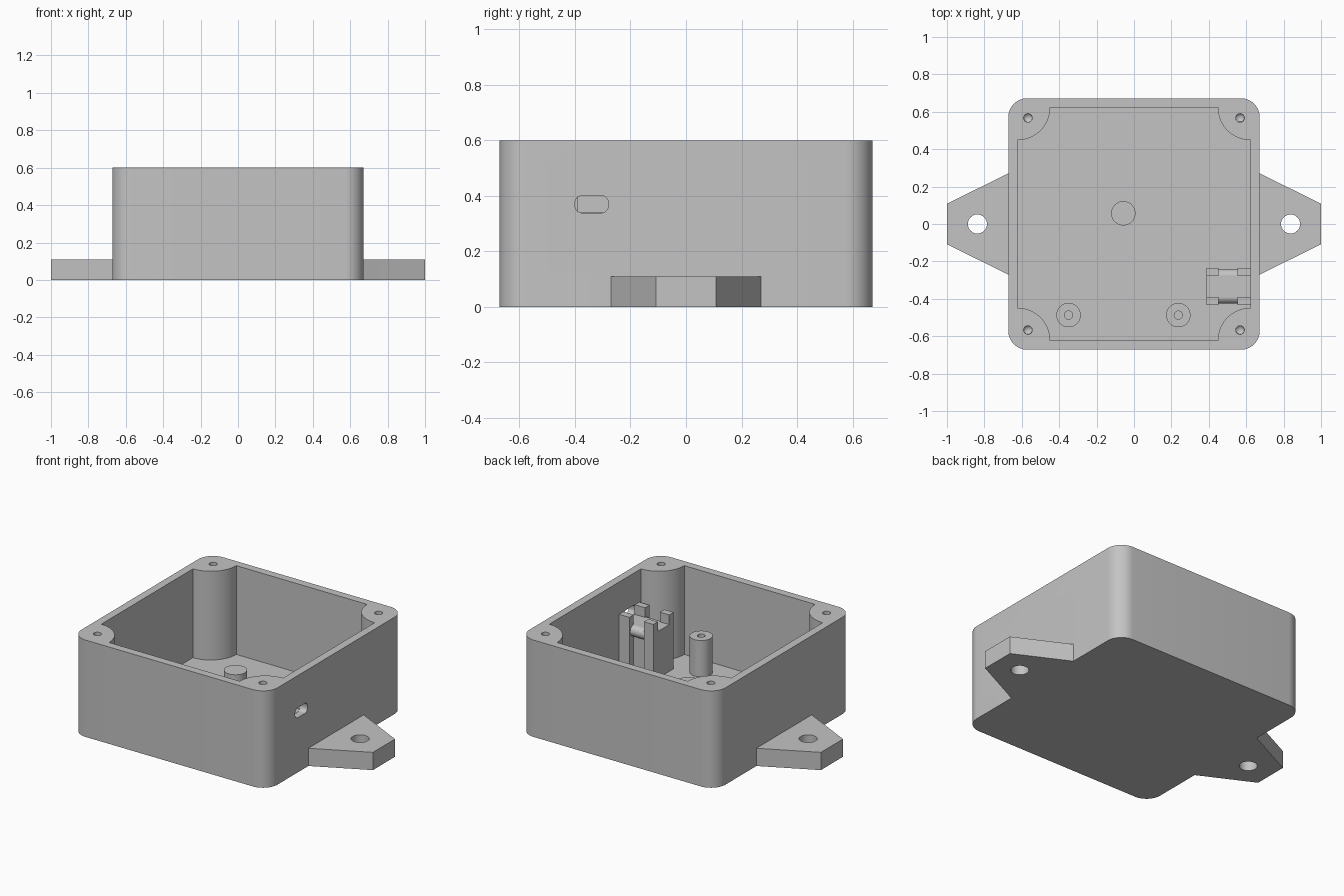
import bpy, bmesh, math
from mathutils import Matrix, Vector

if "Cube" in bpy.data.objects:
    bpy.data.objects.remove(bpy.data.objects["Cube"], do_unlink=True)

grey = bpy.data.materials.new("plain grey")
grey.use_nodes = True
grey.diffuse_color = (0.55, 0.55, 0.55, 1)
grey.node_tree.nodes["Principled BSDF"].inputs["Base Color"].default_value = grey.diffuse_color

HALF, INNER, HEIGHT, FLOOR = 0.672, 0.623, 0.6, 0.05


def arc(cx, cy, r, a0, a1, n=12):
    """Points on an arc, angles in degrees."""
    return [(cx + r * math.cos(math.radians(a0 + (a1 - a0) * i / n)),
             cy + r * math.sin(math.radians(a0 + (a1 - a0) * i / n))) for i in range(n + 1)]


def circle(cx, cy, r, n=48):
    return arc(cx, cy, r, 0, 360, n)[:-1]


def rect(x0, x1, y0, y1):
    return [(x0, y0), (x1, y0), (x1, y1), (x0, y1)]


def rounded(cx, cy, hx, hy, r):
    pts = []
    for sx, sy, a in ((1, 1, 0), (-1, 1, 90), (-1, -1, 180), (1, -1, 270)):
        pts += arc(cx + sx * (hx - r), cy + sy * (hy - r), r, a, a + 90)
    return pts


def prism(name, pts, lo, hi, along_x=False):
    """Extrude an outline along z, or a (y, z) outline along x."""
    bm = bmesh.new()
    place = (lambda p: Vector((lo, p[0], p[1]))) if along_x else (lambda p: Vector((p[0], p[1], lo)))
    face = bm.faces.new([bm.verts.new(place(p)) for p in pts])
    step = Vector((hi - lo, 0, 0)) if along_x else Vector((0, 0, hi - lo))
    new = bmesh.ops.extrude_face_region(bm, geom=[face])["geom"]
    bmesh.ops.translate(bm, vec=step, verts=[v for v in new if isinstance(v, bmesh.types.BMVert)])
    bmesh.ops.recalc_face_normals(bm, faces=bm.faces[:])
    return finish(name, bm)


def finish(name, bm):
    mesh = bpy.data.meshes.new(name)
    bm.to_mesh(mesh)
    bm.free()
    mesh.materials.append(grey)
    ob = bpy.data.objects.new(name, mesh)
    bpy.context.scene.collection.objects.link(ob)
    return ob


def select(ob):
    for other in bpy.context.selected_objects:
        other.select_set(False)
    ob.select_set(True)
    bpy.context.view_layer.objects.active = ob


def combine(ob, tool, operation="DIFFERENCE"):
    tool.hide_render = True
    mod = ob.modifiers.new("cut", "BOOLEAN")
    mod.operation, mod.solver, mod.object = operation, "EXACT", tool
    select(ob)
    bpy.ops.object.modifier_apply(modifier=mod.name)
    bpy.data.objects.remove(tool, do_unlink=True)


def drill_tip(x, y, z, r):
    bm = bmesh.new()
    bmesh.ops.create_cone(bm, cap_ends=True, segments=24, radius1=0, radius2=r, depth=r,
                          matrix=Matrix.Translation((x, y, z)))
    return finish("drill_tip", bm)


# Open case with quarter-round screw posts left in the cavity corners
case = prism("case", rounded(0, 0, HALF, HALF, 0.1), 0, HEIGHT)
outline = []
for k in range(4):
    turn = Matrix.Rotation(math.radians(90 * k), 2)
    outline += [tuple(turn @ Vector(p)) for p in arc(INNER, INNER, 0.175, 270, 180, 16)]
combine(case, prism("cavity", outline, FLOOR, 0.7))

# Blind screw holes in the four corner posts
for sx in (-1, 1):
    for sy in (-1, 1):
        x, y, r = sx * 0.567, sy * 0.567, 0.023
        combine(case, prism("screw_hole", circle(x, y, r, 24), 0.3, 0.7))
        combine(case, drill_tip(x, y, 0.3 - r / 2 + 0.001, r))

# Cable slot through the side wall
combine(case, prism("slot", rounded(-0.34, 0.37, 0.06, 0.031, 0.026), 0.6, 0.7, True))

# Mounting ears
ears = []
for side, name in ((1, "left_ear"), (-1, "right_ear")):
    pts = [(0.66, -0.277), (HALF, -0.271), (1, -0.108), (1, 0.108), (HALF, 0.271), (0.66, 0.277)]
    ear = prism(name, [(side * x, y) for x, y in pts], 0, 0.11)
    combine(ear, prism("ear_hole", circle(side * 0.837, 0, 0.051), -0.1, 0.2))
    ears.append(ear)

# Standing bosses: one solid, two bored
bosses = [prism("centre_boss", circle(-0.057, 0.057, 0.065), 0.04, 0.275)]
for x, name in ((-0.35, "right_boss"), (0.237, "left_boss")):
    boss = prism(name, circle(x, -0.487, 0.065), 0.04, 0.275)
    combine(boss, prism("bore", circle(x, -0.487, 0.022, 24), 0.1, 0.4))
    bosses.append(boss)

# Connector cradle: block with four raised corners and a channel on each side
X0, X1, XA, XB = 0.388, 0.63, 0.452, 0.553
YMID, YOUT, YIN = -0.334, 0.099, 0.056
cradle = prism("cradle", rect(X0, X1, YMID - YOUT, YMID + YOUT), 0.04, 0.4)
combine(cradle, prism("seat", rect(X0 - 0.1, X1 + 0.1, YMID - YIN, YMID + YIN), 0.34, 0.5))
for s in (-1, 1):
    ys = sorted((YMID + s * YIN, YMID + s * (YOUT + 0.1)))
    combine(cradle, prism("channel", rect(XA, XB, *ys), 0, 0.5))

# Rounded grips in the channels
grips = [prism(name, circle(YMID + s * YIN, 0.305, 0.035, 32), XA, XB, True)
         for s, name in ((1, "back_grip"), (-1, "front_grip"))]

for ob in [case, cradle] + ears + bosses + grips:
    select(ob)
    bpy.ops.object.shade_smooth_by_angle(angle=math.radians(30))
